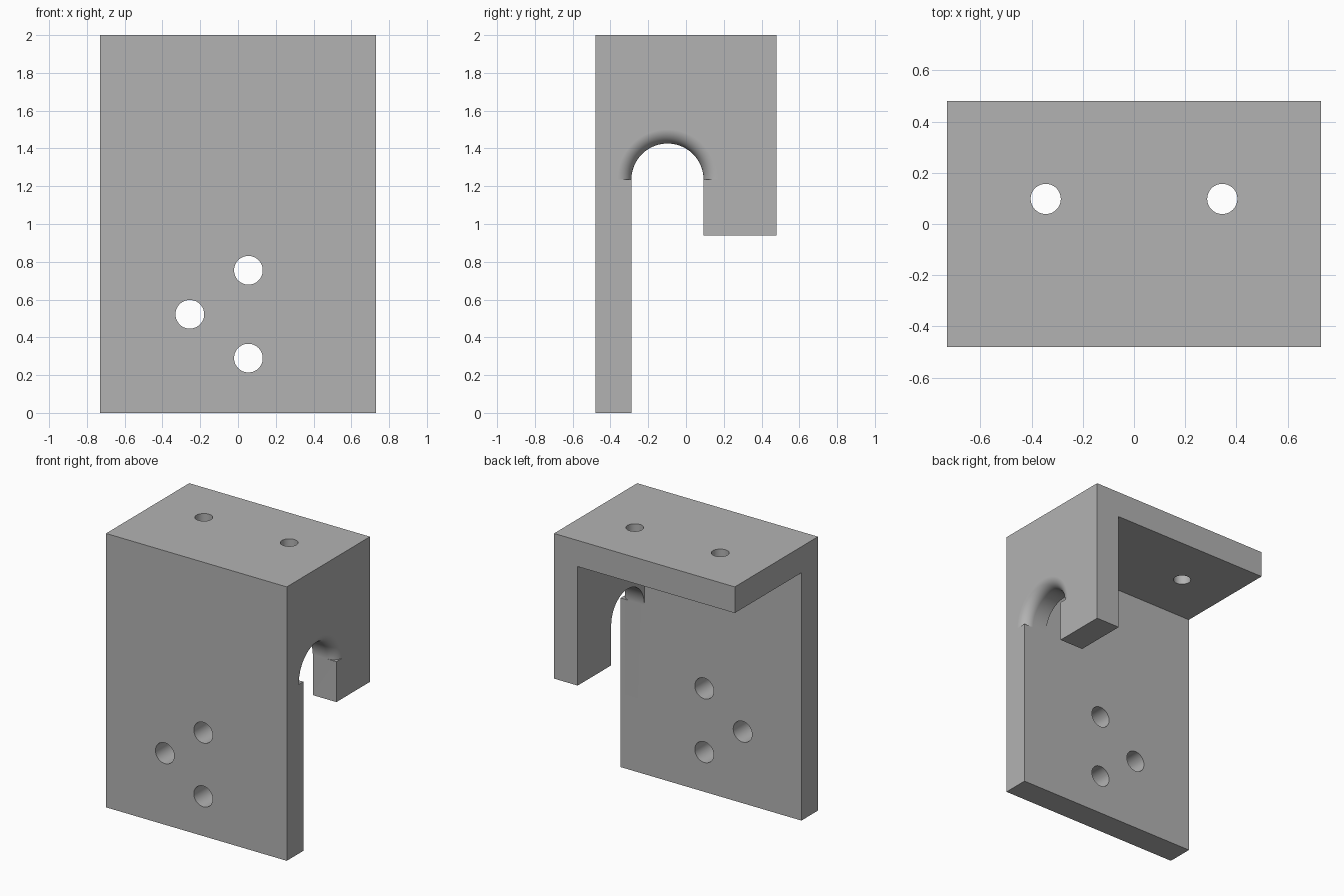
import bpy, bmesh, math
from mathutils import Vector

if "Cube" in bpy.data.objects:
    bpy.data.objects.remove(bpy.data.objects["Cube"], do_unlink=True)

W, D, H, T = 0.73, 0.48, 2.0, 0.191      # half width, half depth, height, wall thickness
ARCH_Y, ARCH_Z, ARCH_R = -0.098, 1.235, 0.191
FILLET, SEGS = 0.075, 48

grey = bpy.data.materials.new("plain grey")
grey.use_nodes = True
colour = (0.45, 0.45, 0.45, 1)
grey.diffuse_color = colour
grey.node_tree.nodes["Principled BSDF"].inputs["Base Color"].default_value = colour


def make_object(name, bm):
    bmesh.ops.recalc_face_normals(bm, faces=bm.faces)
    mesh = bpy.data.meshes.new(name)
    bm.to_mesh(mesh)
    bm.free()
    mesh.materials.append(grey)
    obj = bpy.data.objects.new(name, mesh)
    bpy.context.collection.objects.link(obj)
    return obj


def prism(name, outline, start, along):
    """Extrude a closed outline, mapped to 3D by `start`, along a vector."""
    bm = bmesh.new()
    face = bm.faces.new([bm.verts.new(start(a, b)) for a, b in outline])
    new = bmesh.ops.extrude_face_region(bm, geom=[face])["geom"]
    moved = [v for v in new if isinstance(v, bmesh.types.BMVert)]
    bmesh.ops.translate(bm, verts=moved, vec=along)
    return make_object(name, bm)


def circle(cx, cy, r, n=48):
    return [(cx + r * math.cos(i * math.tau / n), cy + r * math.sin(i * math.tau / n))
            for i in range(n)]


def rectangle(x0, y0, x1, y1):
    return [(x0, y0), (x1, y0), (x1, y1), (x0, y1)]


def arch_point(r, i):
    a = math.pi * (1 - i / SEGS)
    return ARCH_Y + r * math.cos(a), ARCH_Z + r * math.sin(a)


# Solid block that the bracket is cut from
bracket = prism("bracket", rectangle(-W, -D, W, D), lambda x, y: (x, y, 0), (0, 0, H))

# Cavity leaving a front plate, a top plate and one side wall
cutters = [prism("cavity_cutter", rectangle(-1, D * -1 + T, W - T, 1),
                 lambda x, y: (x, y, -1), (0, 0, H - T + 1))]

# Arched slot and the shortened rear leg of the side wall
slot = [(-D + T, -1)] + [arch_point(ARCH_R, i) for i in range(SEGS + 1)]
slot[1] = (-D + T, ARCH_Z)
slot += [(ARCH_Y + ARCH_R, 0.94), (1, 0.94), (1, -1)]
cutters.append(prism("slot_cutter", slot, lambda y, z: (0.4, y, z), (0.6, 0, 0)))

# Rounded outer lip of the arch: half a turned ring, ending in small ledges
lip = [(0.1, W - FILLET)]
for i in range(13):
    a = i / 12 * math.pi / 2
    lip.append((ARCH_R + FILLET * (1 - math.cos(a)), W - FILLET + FILLET * math.sin(a)))
lip += [(ARCH_R + FILLET, 0.8), (0.1, 0.8)]
bm = bmesh.new()
rings = [[bm.verts.new((x, *arch_point(r, i))) for r, x in lip] for i in range(SEGS + 1)]
for a, b in zip(rings, rings[1:]):
    for k in range(len(lip)):
        j = (k + 1) % len(lip)
        bm.faces.new((a[k], a[j], b[j], b[k]))
bm.faces.new(rings[0])
bm.faces.new(rings[-1])
cutters.append(make_object("lip_cutter", bm))

# Three holes in the front plate, two in the top plate
for x, z in ((0.055, 0.755), (-0.255, 0.522), (0.055, 0.29)):
    cutters.append(prism("front_hole_cutter", circle(x, z, 0.076),
                         lambda a, b: (a, -0.6, b), (0, 0.5, 0)))
for x in (-0.345, 0.345):
    cutters.append(prism("top_hole_cutter", circle(x, 0.098, 0.059),
                         lambda a, b: (a, b, 1.6), (0, 0, 0.6)))

# Carve the bracket, then discard the cutters
bpy.ops.object.select_all(action="DESELECT")
bpy.context.view_layer.objects.active = bracket
bracket.select_set(True)
for cutter in cutters:
    cutter.hide_render = True
    mod = bracket.modifiers.new("cut", "BOOLEAN")
    mod.operation, mod.solver, mod.object = "DIFFERENCE", "EXACT", cutter
    bpy.ops.object.modifier_apply(modifier=mod.name)
    bpy.data.objects.remove(cutter, do_unlink=True)

# Smooth the curved surfaces while keeping the flats flat
bpy.ops.object.shade_smooth_by_angle(angle=math.radians(30))
normals = bracket.modifiers.new("flat_faces", "WEIGHTED_NORMAL")
normals.keep_sharp = True
